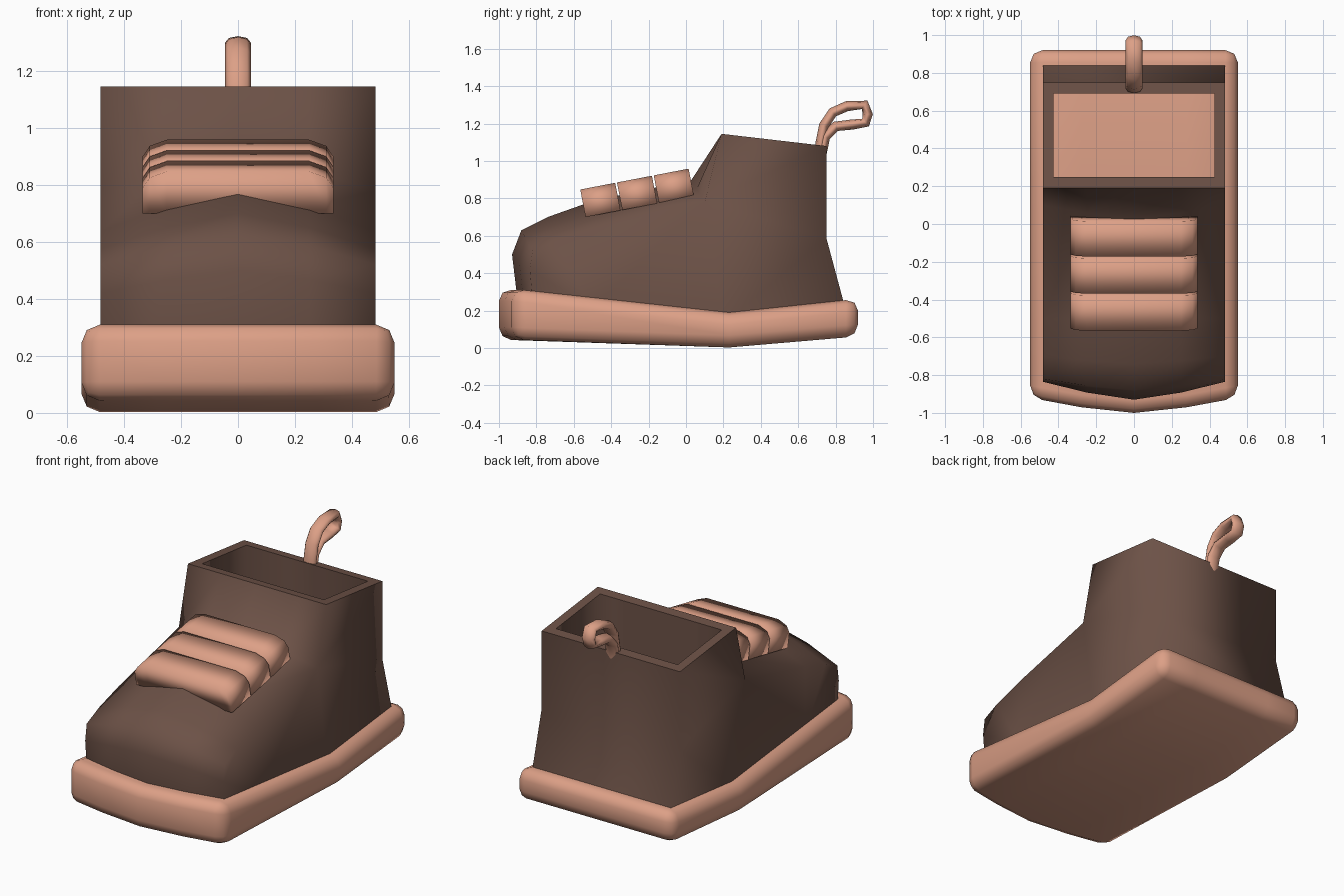
import bpy, bmesh
from mathutils import Matrix, Vector

if "Cube" in bpy.data.objects:
    bpy.data.objects.remove(bpy.data.objects["Cube"])


def material(name, rgb):
    m = bpy.data.materials.new(name)
    m.use_nodes = True
    m.diffuse_color = (*rgb, 1)
    m.node_tree.nodes["Principled BSDF"].inputs["Base Color"].default_value = (*rgb, 1)
    return m


PEACH = material("peach_rubber", (0.72, 0.35, 0.24))
BROWN = material("brown_leather", (0.15, 0.083, 0.062))


def make(name, verts, faces, mat):
    mesh = bpy.data.meshes.new(name)
    mesh.from_pydata(verts, [], faces)
    bm = bmesh.new()
    bm.from_mesh(mesh)
    bmesh.ops.remove_doubles(bm, verts=bm.verts, dist=0.0005)
    bmesh.ops.recalc_face_normals(bm, faces=bm.faces)
    for f in bm.faces:
        f.smooth = True
    bm.to_mesh(mesh)
    bm.free()
    mesh.materials.append(mat)
    obj = bpy.data.objects.new(name, mesh)
    bpy.context.collection.objects.link(obj)
    return obj


def loft(name, rings, mat):
    """Closed solid; each ring runs along its top, then back along its bottom."""
    n = len(rings[0])
    verts = [v for r in rings for v in r]
    faces = [(k * n + i, k * n + (i + 1) % n, (k + 1) * n + (i + 1) % n, (k + 1) * n + i)
             for k in range(len(rings) - 1) for i in range(n)]
    for start in (0, len(verts) - n):
        faces += [tuple(start + j for j in (i, i + 1, n - 2 - i, n - 1 - i))
                  for i in range(n // 2 - 1)]
    return make(name, verts, faces, mat)


# Sole: rocker-shaped slab with a gently pointed toe and rounded edges
cols = [-0.55, -0.28, 0, 0.28, 0.55]
toe = [-0.92, -0.97, -1.0, -0.97, -0.92]
rings = []
for ys, top, low in ((toe, 0.317, 0.045), ([0.23] * 5, 0.19, 0.003), ([0.92] * 5, 0.263, 0.062)):
    rings.append([(x, y, top) for x, y in zip(cols, ys)]
                 + [(x, y, low) for x, y in reversed(list(zip(cols, ys)))])
sole = loft("sole", rings, PEACH)
bev = sole.modifiers.new("rounded_edges", 'BEVEL')
bev.width, bev.segments, bev.limit_method, bev.angle_limit = 0.065, 2, 'ANGLE', 0.6

# Upper: profile columns over toe and tongue, blended from ridge to side
HALF = 0.483
ridge = [(-0.90, 0.25), (-0.93, 0.5), (-0.88, 0.63), (-0.74, 0.70),
         (-0.5, 0.785), (0.03, 0.90), (0.19, 1.145)]
side = [(-0.82, 0.25), (-0.835, 0.42), (-0.82, 0.52), (-0.7, 0.575),
        (-0.5, 0.635), (0.10, 0.78), (0.19, 1.145)]
verts, faces = [], []


def face(*points):
    faces.append(tuple(range(len(verts), len(verts) + len(points))))
    verts.extend(points)


xs = [-HALF, -0.25, 0, 0.25, HALF]
columns = []
for x in xs:
    t = (abs(x) / HALF) ** 1.4
    columns.append([(x, *Vector(a).lerp(Vector(b), t)) for a, b in zip(ridge, side)])
for a, b in zip(columns, columns[1:]):
    for i in range(len(ridge) - 1):
        face(a[i], b[i], b[i + 1], a[i + 1])

# Upper: sides, heel, collar rim and inner lining
FLOOR = 0.15
for s, c in ((-1, columns[0]), (1, columns[-1])):
    x, xi = s * HALF, s * 0.425
    b1, b2, b3 = (x, -0.5, 0.21), (x, 0.2, 0.13), (x, 0.855, 0.20)
    heel, rim = (x, 0.75, 0.59), (x, 0.75, 1.08)
    face(c[0], b1, c[4], c[3], c[2], c[1])
    face(b1, b2, c[5], c[4])
    face(b2, b3, heel, c[5])
    face(c[5], heel, rim, c[6])
    face(c[6], rim, (xi, 0.69, 1.087), (xi, 0.25, 1.138))
    face((xi, 0.25, 1.138), (xi, 0.69, 1.087), (xi, 0.69, FLOOR), (xi, 0.25, FLOOR))
levels = [(0.855, 0.20, HALF), (0.75, 0.59, HALF), (0.75, 1.08, HALF),
          (0.69, 1.087, 0.425), (0.69, FLOOR, 0.425)]
for (y0, z0, w0), (y1, z1, w1) in zip(levels, levels[1:]):
    face((-w0, y0, z0), (w0, y0, z0), (w1, y1, z1), (-w1, y1, z1))
inner = [-0.425, -0.25, 0, 0.25, 0.425]
for i in range(4):
    p, q = inner[i], inner[i + 1]
    face(columns[i][6], columns[i + 1][6], (q, 0.25, 1.138), (p, 0.25, 1.138))
    face((p, 0.25, 1.138), (q, 0.25, 1.138), (q, 0.25, FLOOR), (p, 0.25, FLOOR))
upper = make("upper", verts, faces, BROWN)

# Keep the collar rim crisp
for e in upper.data.edges:
    if all(upper.data.vertices[v].co.z > 1.05 for v in e.vertices):
        e.use_edge_sharp = True

# Laces: three padded bars stepping up the tongue
section = [(-0.335, 0.09), (-0.31, 0.128), (-0.25, 0.15), (0.25, 0.15), (0.31, 0.128), (0.335, 0.09)]
section += [(x, 0) for x, z in reversed(section)]
for k in range(3):
    place = Matrix.Translation((0, -0.537, 0.70)) @ Matrix.Rotation(0.19, 4, 'X')
    ends = (k * 0.2, k * 0.2 + 0.19)
    loft(f"lace_bar_{k + 1}", [[place @ Vector((x, y, z)) for x, z in section] for y in ends], PEACH)

# Heel pull loop: flattened tube
path = [(0.72, 1.04), (0.72, 1.10), (0.738, 1.19), (0.785, 1.26), (0.86, 1.293), (0.955, 1.30),
        (0.972, 1.25), (0.96, 1.205), (0.89, 1.195), (0.80, 1.185), (0.745, 1.13), (0.725, 1.04)]
curve = bpy.data.curves.new("pull_loop", 'CURVE')
curve.dimensions = '3D'
curve.bevel_depth, curve.bevel_resolution = 0.027, 2
spline = curve.splines.new('POLY')
spline.points.add(len(path) - 1)
for p, (y, z) in zip(spline.points, path):
    p.co = (0, y, z, 1)
spline.use_smooth = True
curve.materials.append(PEACH)
loop = bpy.data.objects.new("pull_loop", curve)
loop.scale.x = 1.67
bpy.context.collection.objects.link(loop)
